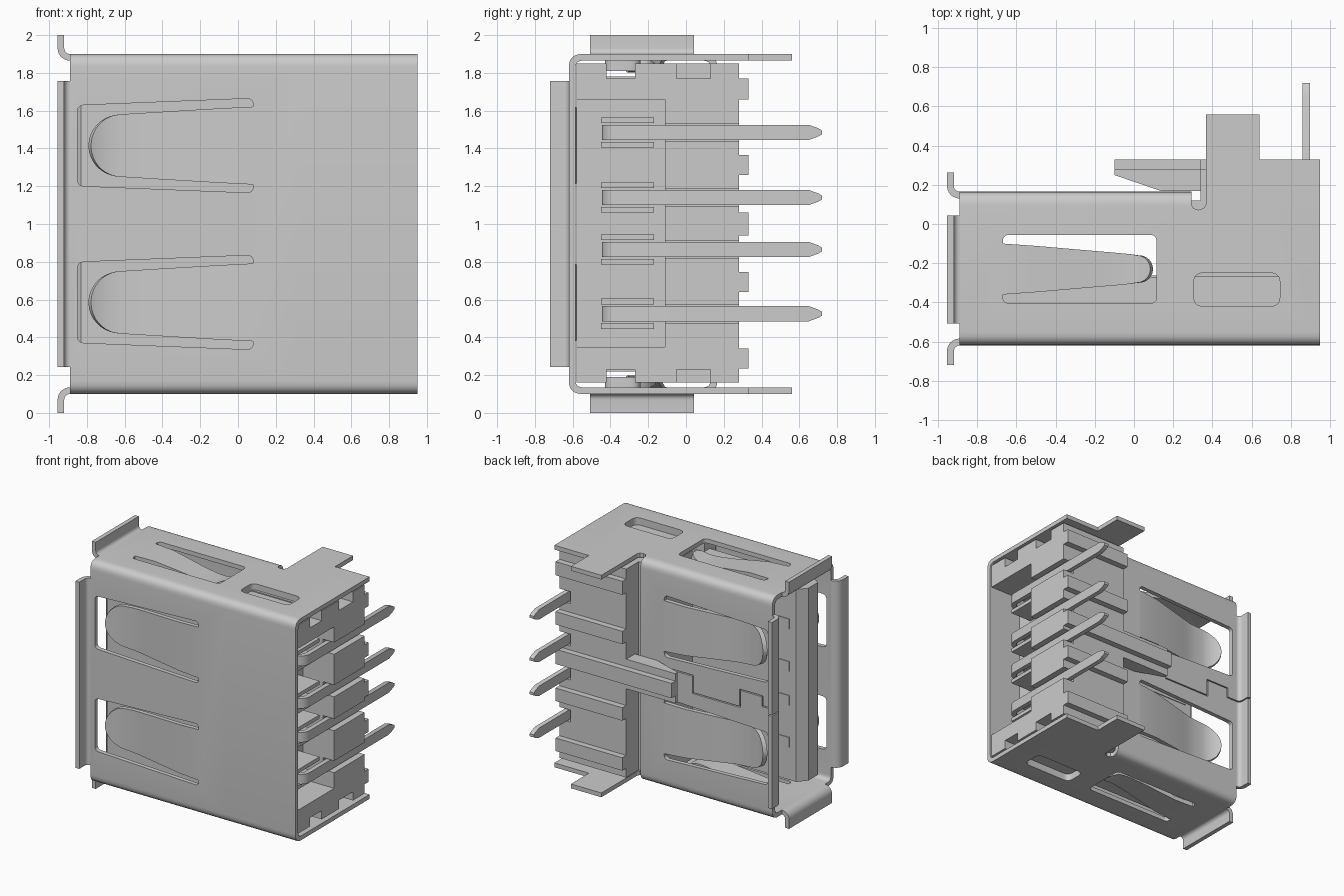
import bpy, bmesh, math
from mathutils import Vector

if "Cube" in bpy.data.objects:
    bpy.data.objects.remove(bpy.data.objects["Cube"])

XY = lambda a, b, c: (a, b, c)      # profile in xy, extruded along z
YZ = lambda a, b, c: (c, a, b)      # profile in yz, extruded along x
XZ = lambda a, b, c: (a, c, b)      # profile in xz, extruded along y


def finish(name, bm):
    bmesh.ops.recalc_face_normals(bm, faces=bm.faces)
    me = bpy.data.meshes.new(name)
    bm.to_mesh(me)
    bm.free()
    ob = bpy.data.objects.new(name, me)
    bpy.context.collection.objects.link(ob)
    return ob


def prism(name, pts, lo, hi, to):
    bm = bmesh.new()
    a = [bm.verts.new(to(p[0], p[1], lo)) for p in pts]
    b = [bm.verts.new(to(p[0], p[1], hi)) for p in pts]
    n = len(pts)
    bm.faces.new(a)
    bm.faces.new(b)
    for i in range(n):
        bm.faces.new((a[i], a[(i + 1) % n], b[(i + 1) % n], b[i]))
    return finish(name, bm)


def box(name, x0, x1, y0, y1, z0, z1):
    return prism(name, [(x0, y0), (x1, y0), (x1, y1), (x0, y1)], z0, z1, XY)


def rounded(pts, r, n=6):
    out = []
    for i, p in enumerate(pts):
        p, q, s = Vector(p), Vector(pts[i - 1]), Vector(pts[(i + 1) % len(pts)])
        a, b = p + (q - p).normalized() * r, p + (s - p).normalized() * r
        for k in range(n + 1):
            t = k / n
            out.append(tuple(a * (1 - t) ** 2 * 1 + p * 2 * t * (1 - t) + b * t * t))
    return out


def rect(a0, a1, b0, b1, r, n=6):
    return rounded([(a0, b0), (a1, b0), (a1, b1), (a0, b1)], r, n)


def ribbon(name, path, t, to):
    """Sheet strip: path of (u, w, half_width), mitred thickness t."""
    bm = bmesh.new()
    p = [Vector((q[0], q[1])) for q in path]
    rings = []
    for i, q in enumerate(path):
        d0 = (p[i] - p[max(i - 1, 0)]).normalized() if i else (p[1] - p[0]).normalized()
        d1 = (p[i + 1] - p[i]).normalized() if i < len(p) - 1 else d0
        m = (d0 + d1).normalized()
        nrm = Vector((-m.y, m.x)) * (t / 2 / max(m.dot(d1), 0.3))
        a, b = p[i] + nrm, p[i] - nrm
        rings.append([bm.verts.new(to(c.x, h, c.y)) for c, h in
                      ((a, q[2]), (a, -q[2]), (b, -q[2]), (b, q[2]))])
    for r, s in zip(rings, rings[1:]):
        for k in range(4):
            bm.faces.new((r[k], r[(k + 1) % 4], s[(k + 1) % 4], s[k]))
    bm.faces.new(rings[0])
    bm.faces.new(rings[-1])
    return finish(name, bm)


def boolean(ob, others, op='DIFFERENCE'):
    bpy.context.view_layer.objects.active = ob
    for c in others:
        m = ob.modifiers.new('cut', 'BOOLEAN')
        m.operation, m.solver, m.object = op, 'EXACT', c
        bpy.ops.object.modifier_apply(modifier=m.name)
        bpy.data.objects.remove(c)


T = 0.035
ROWS = (0.585, 1.415)
PINS = (0.525, 0.865, 1.14, 1.485)

# Folded metal shell: closed tube at the mouth, open channel at the rear
shell = prism('metal_shell', rect(-.62, .165, .1, 1.9, .07), -.89, .34, YZ)
boolean(shell, [prism('c', rect(-.62, .9, .1, 1.9, .07), .33, .95, YZ)], 'UNION')
boolean(shell, [
    prism('c', rect(-.585, .13, .135, 1.865, .04), -1, 1, YZ),
    prism('c', rect(-.585, 1.2, .135, 1.865, .04), .331, 1, YZ),
    prism('c', [(.293, .1), (.305, .08), (.33, .072), (.355, .08), (.367, .1), (.367, .56),
                (.64, .56), (.64, .33), (1.1, .33), (1.1, 1.1), (.293, 1.1)], -.1, 2.1, XY)])

# Dimples pressed into both side walls
for s in (1, -1):
    lo, hi = sorted((1 + s * .81, 1 + s * .87))
    boolean(shell, [prism('c', rect(.29, .76, -.43, -.24, .06), lo, hi, XY)], 'UNION')
    lo, hi = sorted((1 + s * .842, 1 + s * .95))
    boolean(shell, [prism('c', rect(.305, .745, -.42, -.25, .05), lo, hi, XY)])

# Spring openings and the interlocking seam in the back wall
for z in ROWS:
    trap = rounded([(-.85, z - .213), (.08, z - .25), (.08, z + .25), (-.85, z + .213)], .035)
    boolean(shell, [prism('c', trap, -.8, .4, XZ)])
boolean(shell, [prism('c', rect(-.67, .115, -.405, -.055, .035), -.1, 2.1, XY)])
seam = [(-.95, 1), (-.8, 1), (-.8, 1.08), (-.6, 1.08), (-.6, .94),
        (-.18, .94), (-.18, 1.08), (.33, 1.08)]
boolean(shell, [ribbon('c', [(x, z, .06) for x, z in seam], .009,
                       lambda u, v, w: (u, .15 + v, w))])

# Spring fingers on the front and back walls
def tongue_path(depth):
    path = [(.081, 0, .206), (-.1, depth * .12, .197), (-.42, depth * .8, .178),
            (-.5, depth * .97, .173), (-.56, depth, .17)]
    for k in range(10):
        a = math.radians(k * 88 / 9)
        u = -.62 - .165 * math.sin(a)
        path.append((u, depth * (1 - .75 * math.sin(a) ** 2 * .8), .165 * math.cos(a)))
    return path


for i, z in enumerate(ROWS):
    ribbon(f'front_spring_{i}', tongue_path(.06), T, lambda u, v, w: (u, -.6025 + w, z + v))
    ribbon(f'back_spring_{i}', tongue_path(.10), T, lambda u, v, w: (u, .1475 - w, z + v))

# Tapered spring fingers on the side walls
side = [(-.671, 0, .13), (-.5, .004, .118), (-.2, .05, .092), (-.08, .062, .082), (-.02, .062, .076)]
for k in range(9):
    a = math.radians(k * 88 / 8)
    side.append((.02 + .07 * math.sin(a), .058 - .03 * math.sin(a), .07 * math.cos(a)))
for s in (1, -1):
    ribbon(f'side_spring_{s}', side, T, lambda u, v, w: (u, -.23 + v, 1 + s * (.8825 - w)))

# Flared lips around the mouth
def lip(half, length):
    path = [(-.885, -.0175, half)]
    for k in range(7):
        a = math.radians(90 * k / 6)
        path.append((-.89 - .0475 * math.sin(a), .03 - .0475 * math.cos(a), half))
    return path + [(-.9375, length, half)]


ribbon('front_lip', lip(.757, .1), T, lambda u, v, w: (u, -.62 - w, 1 + v))
for s in (1, -1):
    ribbon(f'back_lip_{s}', lip(.376, .097), T, lambda u, v, w: (u, .165 + w, 1 + s * .381 + v))
    ribbon(f'side_lip_{s}', lip(.276, .1), T, lambda u, v, w: (u, -.233 + v, 1 + s * (.9 + w)))

# Insulating housing
housing = box('plastic_housing', .34, .94, -.58, .28, .16, 1.85)
boolean(housing, [box('c', .13, .4, -.57, .12, .16, 1.85)], 'UNION')
cuts = [box('c', .66, 1, -.7, -.11, .35, 1.66)]
for s in (1, -1):
    a, b = sorted((1 + s * .77, 1 + s * .9))
    cuts += [box('c', 0, 1, -.42, -.27, a, b), box('c', .8, 1, -.05, .13, a, b)]
for z in PINS:
    cuts.append(box('c', .84, 1, -.2, .5, z - .048, z + .048))
boolean(housing, cuts)

# Guide walls beside each terminal
for i, z in enumerate(PINS):
    for s in (1, -1):
        a, b = sorted((z + s * .05, z + s * .08))
        box(f'terminal_guide_{i}_{s}', .65, .85, -.45, -.17, a, b)

# Standoff ribs and the central latch wedge
for i, (a, b) in enumerate(((.235, .34), (.64, .745), (.94, 1.06), (1.26, 1.365), (1.66, 1.77))):
    box(f'standoff_rib_{i}', -.1 if i == 2 else .34, .94, .275, .33, a, b)
prism('latch_wedge', [(-.1, .28), (-.1, .25), (.14, .168), (.35, .168), (.35, .28)], .88, 1.12, XY)

# Contact tongue inside the mouth
prism('contact_tongue', [(.2, -.49), (-.83, -.49), (-.86, -.46), (-.86, -.34), (-.8, -.27), (.2, -.27)],
      .22, 1.78, XY)

# Bent terminals with pointed tails, and contact strips on the tongue
pin = [(.5, -.425, .04), (.82, -.425, .04)]
for k in range(1, 6):
    a = math.radians(90 * k / 5)
    pin.append((.82 + .06 * math.sin(a), -.365 - .06 * math.cos(a), .04))
pin += [(.88, .65, .04), (.88, .7, .022), (.88, .72, .01)]
for i, z in enumerate(PINS):
    ribbon(f'terminal_{i}', pin, .038, lambda u, v, w: (u, w, z + v))
    box(f'contact_strip_{i}', -.74, .19, -.28, -.264, z - .04, z + .04)

# Smooth bends, crisp edges
bpy.ops.object.select_all(action='SELECT')
bpy.context.view_layer.objects.active = shell
bpy.ops.object.shade_smooth_by_angle(angle=math.radians(30))
